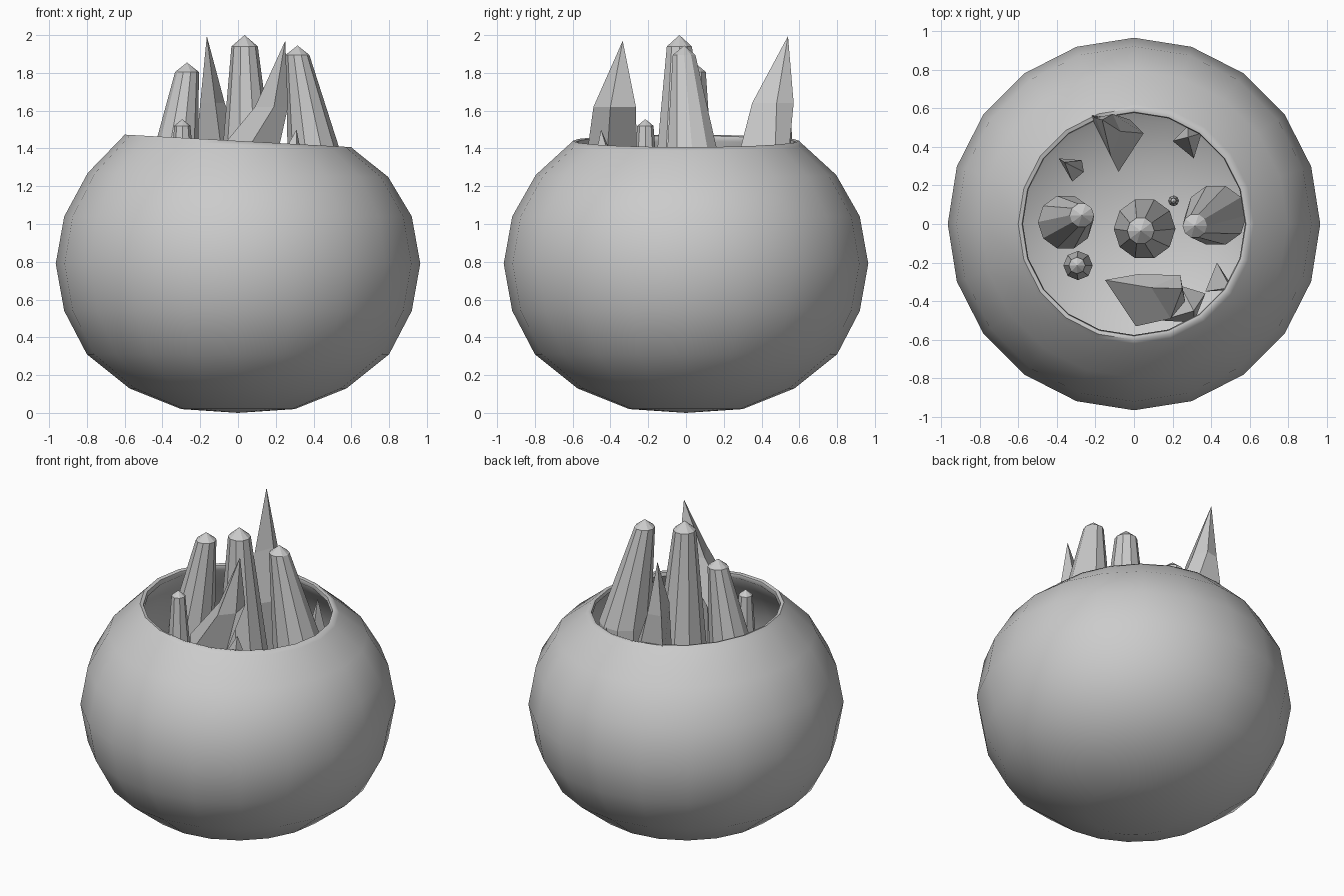
import bpy, bmesh, math
from mathutils import Vector

if "Cube" in bpy.data.objects:
    bpy.data.objects.remove(bpy.data.objects["Cube"])


def loft(name, rings, tip=None, base=None, smooth=False):
    """Skin equal-sized rings from bottom to top, closing each end with a point or a cap."""
    bm = bmesh.new()
    vr = [[bm.verts.new(p) for p in ring] for ring in rings]
    n = len(vr[0])
    for a, b in zip(vr, vr[1:]):
        for i in range(n):
            j = (i + 1) % n
            bm.faces.new((a[i], a[j], b[j], b[i]))
    for ring, end in ((vr[0], base), (vr[-1], tip)):
        if end is None:
            bm.faces.new(ring)
        else:
            v = bm.verts.new(end)
            for i in range(n):
                bm.faces.new((ring[i], ring[(i + 1) % n], v))
    bmesh.ops.recalc_face_normals(bm, faces=bm.faces)
    me = bpy.data.meshes.new(name)
    bm.to_mesh(me)
    bm.free()
    ob = bpy.data.objects.new(name, me)
    bpy.context.collection.objects.link(ob)
    if smooth:
        bpy.ops.object.select_all(action='DESELECT')
        ob.select_set(True)
        bpy.context.view_layer.objects.active = ob
        bpy.ops.object.shade_smooth_by_angle(angle=math.radians(60))
    return ob


def circle(x, y, z, r, n):
    return [(x + r * math.cos(2 * math.pi * i / n),
             y + r * math.sin(2 * math.pi * i / n), z) for i in range(n)]


def floor_z(x, y):
    """Height just inside the bowl wall below a point."""
    return 0.82 - 0.77 * math.sqrt(max(0.0, 1 - (x * x + y * y) / 0.93))


# Round bowl: outer wall, rolled rim, inner wall; rim slightly tilted
profile = [(.30, .02), (.575, .13), (.80, .31), (.92, .54), (.965, .79),
           (.92, 1.04), (.795, 1.26), (.62, 1.42), (.60, 1.44), (.58, 1.435),
           (.575, 1.41), (.76, 1.24), (.885, 1.03), (.93, .79), (.885, .55),
           (.77, .335), (.55, .165), (.29, .06)]
rings = []
for r, z in profile:
    k = max(0.0, (z - 1.2) / 0.24)
    rings.append([(x, y, pz - k * 0.055 * x)
                  for x, y, pz in circle(0, 0, z, r, 20)])
loft("bowl", rings, tip=(0, 0, .04), base=(0, 0, 0), smooth=True)


# Round crystals: tip, shoulder radius, widest centre and radius, widest height, sides
def column(name, tip, r_top, cap, mid, r_mid, z_mid, n):
    low = floor_z(*mid)
    loft(name, [circle(*mid, low, r_mid * .8, n),
                circle(*mid, z_mid, r_mid, n),
                circle(tip[0], tip[1], tip[2] - cap, r_top, n)], tip=tip)


column("centre_crystal", (.035, -.035, 2.0), .07, .06, (.055, -.025), .16, 1.12, 10)
column("right_crystal", (.315, -.01, 1.945), .063, .05, (.425, .045), .16, 1.25, 10)
column("left_crystal", (-.27, .045, 1.855), .063, .05, (-.355, .01), .143, 1.2, 10)
column("small_crystal", (-.295, -.215, 1.555), .043, .035, (-.29, -.215), .076, 1.1, 8)
column("tiny_crystal", (.205, .12, .95), .014, .015, (.205, .12), .028, .75, 8)


# Blade crystals: polygon cross-sections rising to a leaning point
def blade(name, tip, foot, z_foot, waist=None, z_waist=0):
    c = sum((Vector(p) for p in foot), Vector((0, 0))) / len(foot)
    low = [c + (Vector(p) - c) * .8 for p in foot]
    sections = [(low, floor_z(*c)), (foot, z_foot)]
    if waist:
        sections.append((waist, z_waist))
    loft(name, [[(p[0], p[1], z) for p in pts] for pts, z in sections], tip=tip)


blade("front_blade", (.25, -.335, 1.97),
      [(-.15, -.29), (.01, -.53), (.20, -.42), (.02, -.26)], 1.33,
      [(.09, -.33), (.19, -.49), (.265, -.40), (.24, -.265)], 1.62)
blade("back_blade", (-.165, .54, 1.995),
      [(-.23, .57), (-.08, .27), (.05, .47), (-.02, .54)], 1.33,
      [(-.20, .55), (-.12, .35), (-.07, .48), (-.11, .57)], 1.64)
blade("front_shard", (.31, -.45, 1.5),
      [(.14, -.50), (.31, -.51), (.37, -.36), (.24, -.32)], 1.2)
blade("back_shard", (.28, .45, 1.4),
      [(.20, .43), (.31, .34), (.35, .47), (.28, .51)], 1.1)
blade("left_shard", (-.36, .32, 1.2),
      [(-.39, .34), (-.32, .22), (-.26, .27), (-.27, .33)], .95)
blade("right_shard", (.50, -.33, 1.4),
      [(.43, -.20), (.37, -.35), (.52, -.34)], 1.1)
